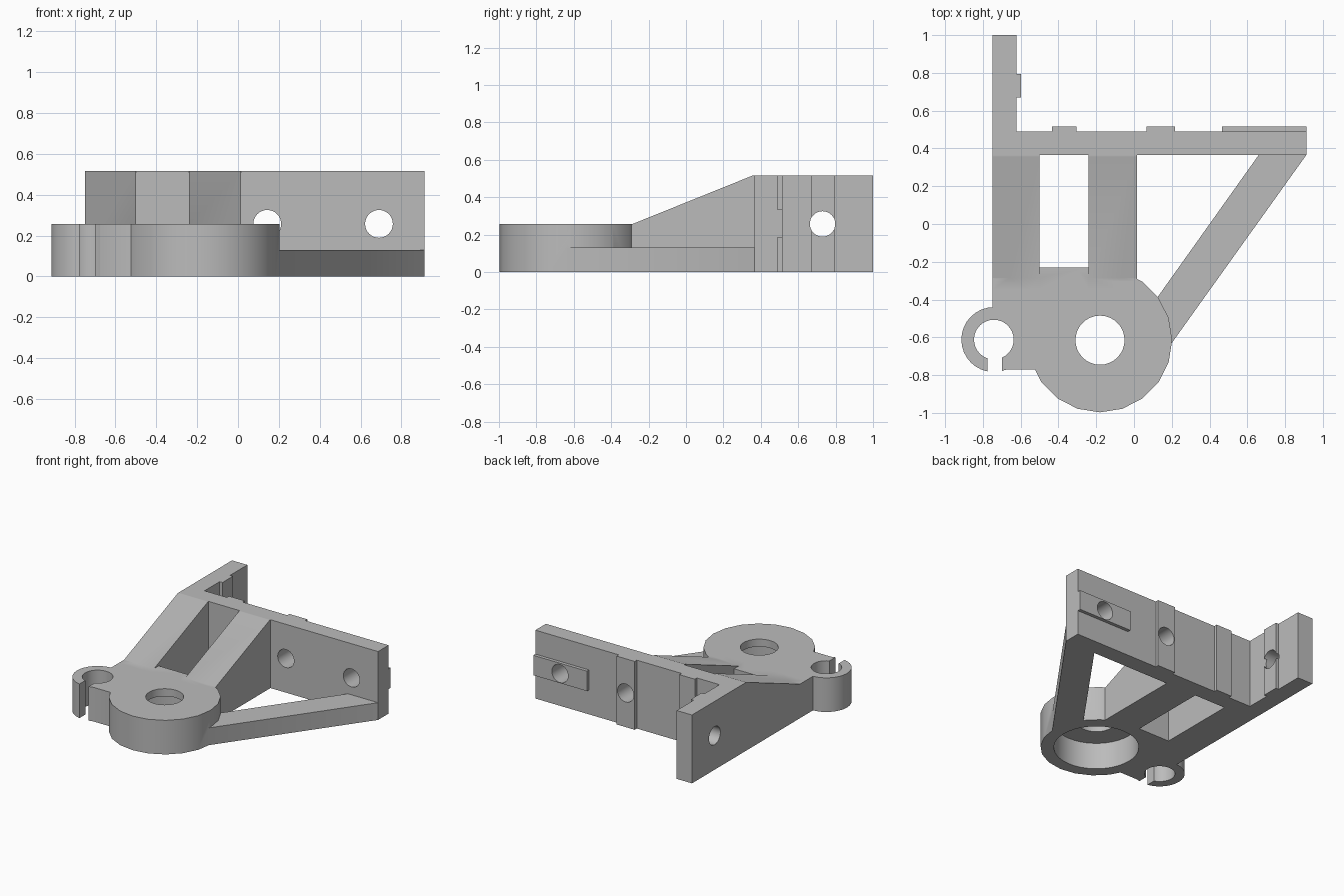
import bpy, bmesh, math
from mathutils import Matrix

if "Cube" in bpy.data.objects:
    bpy.data.objects.remove(bpy.data.objects["Cube"], do_unlink=True)

grey = bpy.data.materials.new("plain grey")
grey.use_nodes = True
COLOUR = (0.5, 0.5, 0.5, 1)
grey.diffuse_color = COLOUR
grey.node_tree.nodes["Principled BSDF"].inputs["Base Color"].default_value = COLOUR

TOP, LOW, MID = 0.515, 0.257, 0.13   # plate, hub and strut heights
HUB, CLIP = (-0.18, -0.615), (-0.742, -0.612)


def finish(name, bm):
    bmesh.ops.recalc_face_normals(bm, faces=bm.faces)
    mesh = bpy.data.meshes.new(name)
    bm.to_mesh(mesh)
    bm.free()
    mesh.materials.append(grey)
    obj = bpy.data.objects.new(name, mesh)
    bpy.context.collection.objects.link(obj)
    return obj


def box(name, x0, x1, y0, y1, z0, z1):
    bm = bmesh.new()
    bmesh.ops.create_cube(bm, size=1)
    for v in bm.verts:
        v.co = (x1 if v.co.x > 0 else x0, y1 if v.co.y > 0 else y0, z1 if v.co.z > 0 else z0)
    return finish(name, bm)


def prism(name, points, direction):
    bm = bmesh.new()
    face = bm.faces.new([bm.verts.new(p) for p in points])
    new = bmesh.ops.extrude_face_region(bm, geom=[face])["geom"]
    bmesh.ops.translate(bm, vec=direction, verts=[g for g in new if isinstance(g, bmesh.types.BMVert)])
    return finish(name, bm)


def cylinder(name, centre, radius, length, sides=32, axis="Z"):
    bm = bmesh.new()
    turn = {"X": Matrix.Rotation(math.pi / 2, 4, "Y"),
            "Y": Matrix.Rotation(math.pi / 2, 4, "X"), "Z": Matrix()}[axis]
    bmesh.ops.create_cone(bm, cap_ends=True, segments=sides, radius1=radius, radius2=radius,
                          depth=length, matrix=Matrix.Translation(centre) @ turn)
    return finish(name, bm)


def combine(target, tools, operation, keep=False):
    bpy.context.view_layer.objects.active = target
    for tool in tools:
        mod = target.modifiers.new(operation.lower(), "BOOLEAN")
        mod.object, mod.operation, mod.solver = tool, operation, "EXACT"
        bpy.ops.object.modifier_apply(modifier=mod.name)
        if not keep:
            bpy.data.objects.remove(tool, do_unlink=True)


# Mounting plate, side plate, hub block, hub disc and clip ring
body = box("bracket_body", -0.75, 0.912, 0.365, 0.49, 0, TOP)
solids = [
    box("side_plate", -0.75, -0.622, 0.365, 1, 0, TOP),
    box("hub_block", -0.75, 0.015, -0.77, -0.23, 0, LOW),
    cylinder("hub_disc", (*HUB, LOW / 2), 0.382, LOW, 20),
    cylinder("clip_ring", (*CLIP, LOW / 2), 0.172, LOW),
]

# Two sloping ribs
for name, x, width in (("left_rib", -0.24, 0.255), ("right_rib", -0.75, 0.25)):
    side = [(-0.35, 0), (0.42, 0), (0.42, TOP), (0.355, TOP), (-0.285, LOW), (-0.35, LOW)]
    solids.append(prism(name, [(x, y, z) for y, z in side], (width, 0, 0)))

# Diagonal strut
plan = [(0.912, 0.4), (0.66, 0.4), (0.66, 0.365), (0.1, -0.422), (0.17, -0.672), (0.912, 0.365)]
solids.append(prism("strut", [(x, y, 0) for x, y in plan], (0, 0, MID)))
combine(body, solids, "UNION")

# Hub bore with its smaller top hole, and the open clip
combine(body, [
    cylinder("hub_bore", (*HUB, 0), 0.29, 0.4, 40),
    cylinder("hub_hole", (*HUB, LOW), 0.13, 0.4),
    cylinder("clip_hole", (*CLIP, LOW / 2), 0.105, 1),
    box("clip_slot", -0.775, -0.70, -0.9, CLIP[1], -0.1, 0.4),
], "DIFFERENCE")

# Raised locating pads
pads = [
    box("back_pad_right", -0.435, -0.305, 0.49, 0.515, 0, TOP),
    box("back_pad_middle", 0.067, 0.217, 0.49, 0.515, 0, TOP),
    box("back_pad_left", 0.465, 0.912, 0.49, 0.515, 0.185, 0.335),
    box("side_pad", -0.622, -0.598, 0.67, 0.795, 0, TOP),
]

# Screw holes through plates and pads
drills = [cylinder("drill", (x, 0.44, LOW), 0.068, 0.4, axis="Y") for x in (0.143, 0.69)]
drills.append(cylinder("drill", (-0.68, 0.73, LOW), 0.068, 0.4, axis="X"))
combine(body, drills, "DIFFERENCE", keep=True)
for pad, drill in zip(pads[1:], drills):
    combine(pad, [drill], "DIFFERENCE", keep=True)
for drill in drills:
    bpy.data.objects.remove(drill, do_unlink=True)

# Smooth round walls, crisp edges
bpy.ops.object.select_all(action="DESELECT")
for obj in [body] + pads:
    obj.select_set(True)
bpy.context.view_layer.objects.active = body
bpy.ops.object.shade_smooth_by_angle(angle=math.radians(30))
